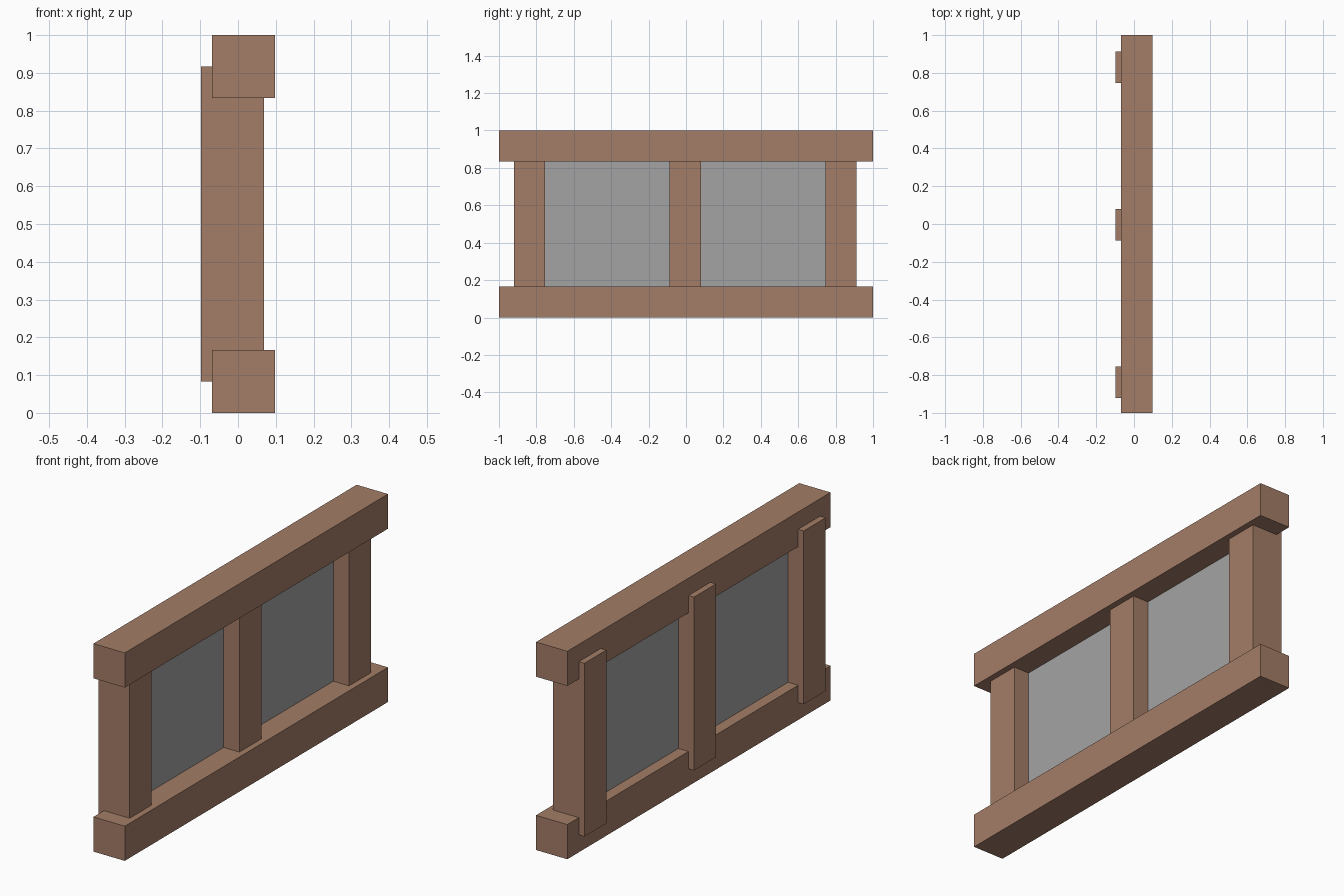
import bpy
import bmesh

if "Cube" in bpy.data.objects:
    bpy.data.objects.remove(bpy.data.objects["Cube"])


def material(name, colour):
    mat = bpy.data.materials.new(name)
    mat.diffuse_color = (*colour, 1)
    mat.use_nodes = True
    mat.node_tree.nodes["Principled BSDF"].inputs["Base Color"].default_value = mat.diffuse_color
    return mat


wood = material("wood", (0.37, 0.205, 0.136))
grey = material("panel_grey", (0.37, 0.37, 0.37))


def finish(name, bm, mat):
    mesh = bpy.data.meshes.new(name)
    bm.to_mesh(mesh)
    bm.free()
    mesh.materials.append(mat)
    obj = bpy.data.objects.new(name, mesh)
    bpy.context.collection.objects.link(obj)
    return obj


def beam(name, centre, size):
    bm = bmesh.new()
    bmesh.ops.create_cube(bm, size=1)
    bmesh.ops.scale(bm, vec=size, verts=bm.verts)
    bmesh.ops.translate(bm, vec=centre, verts=bm.verts)
    return finish(name, bm, wood)


T = 1 / 6        # timber thickness
POST_X = -0.015  # posts sit slightly behind the rails
POST_Y = -0.004

# Horizontal rails
for name, z in (("bottom_rail", T / 2), ("top_rail", 1 - T / 2)):
    beam(name, (0.0145, 0, z), (T, 2, T))

# Upright posts, set back and lapped into the rails
for name, y in (("front_post", -5 * T), ("middle_post", 0), ("back_post", 5 * T)):
    beam(name, (POST_X, y + POST_Y, 0.5), (T, T, 1 - T))

# Single-sheet panel along the centre plane of the posts
bm = bmesh.new()
corners = [(-5 * T, T / 2), (5 * T, T / 2), (5 * T, 1 - T / 2), (-5 * T, 1 - T / 2)]
bm.faces.new([bm.verts.new((POST_X, y + POST_Y, z)) for y, z in corners])
finish("infill_panel", bm, grey)
